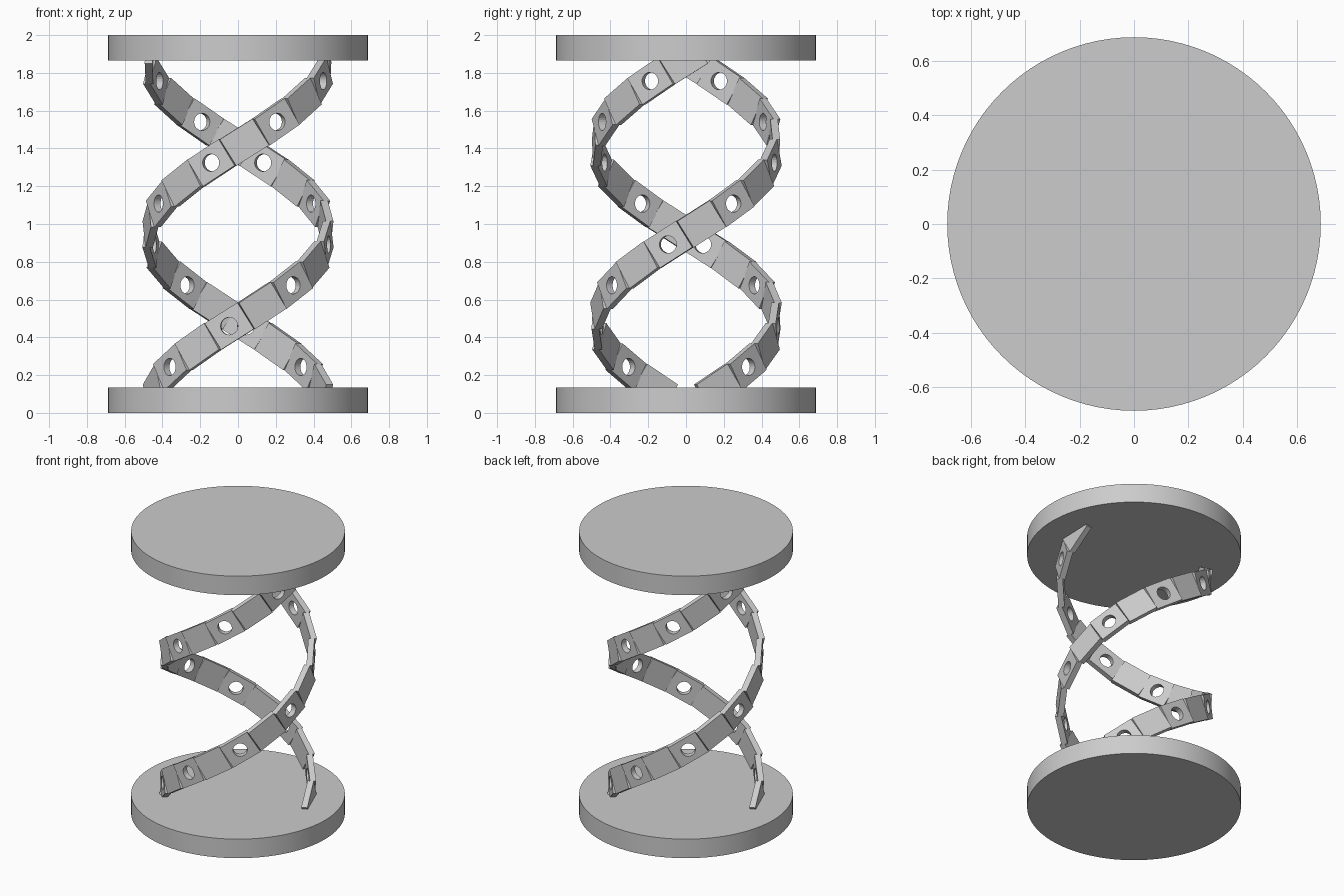
import bpy, bmesh
from math import radians, sin, cos, pi, atan2
from mathutils import Matrix, Vector

cube = bpy.data.objects.get("Cube")
if cube:
    bpy.data.objects.remove(cube, do_unlink=True)

DISC_RADIUS, DISC_HEIGHT = 0.687, 0.135
HELIX_RADIUS = 0.47
TILES = 17
STEP_ANGLE = radians(21.05)
START_ANGLE = radians(-68.6)
STEP_Z = (2 - 2 * DISC_HEIGHT) / (TILES - 1)
LENGTH, WIDTH, THICK, HOLE = 0.206, 0.165, 0.04, 0.046

grey = bpy.data.materials.new("light_grey")
grey.use_nodes = True
colour = (0.604, 0.604, 0.604, 1)
grey.diffuse_color = colour
grey.node_tree.nodes["Principled BSDF"].inputs["Base Color"].default_value = colour


def loop_edges(bm, points):
    """Closed loop of edges through flat points."""
    verts = [bm.verts.new((x, y, -THICK / 2)) for x, y in points]
    return [bm.edges.new((a, b)) for a, b in zip(verts, verts[1:] + verts[:1])]


def tile_mesh(name, pierced):
    """Flat rectangular link, optionally with a round hole through it."""
    bm = bmesh.new()
    l, w = LENGTH / 2, WIDTH / 2
    edges = loop_edges(bm, [(-l, -w), (l, -w), (l, w), (-l, w)])
    if pierced:
        n = 24
        edges += loop_edges(bm, [(HOLE * cos(2 * pi * i / n), HOLE * sin(2 * pi * i / n))
                                 for i in range(n)])
    bmesh.ops.triangle_fill(bm, edges=edges, use_beauty=True)
    ext = bmesh.ops.extrude_face_region(bm, geom=bm.faces[:], use_keep_orig=True)
    top = [g for g in ext["geom"] if isinstance(g, bmesh.types.BMVert)]
    bmesh.ops.translate(bm, verts=top, vec=(0, 0, THICK))
    bmesh.ops.recalc_face_normals(bm, faces=bm.faces[:])
    mesh = bpy.data.meshes.new(name)
    bm.to_mesh(mesh)
    bm.free()
    mesh.materials.append(grey)
    return mesh


# End discs
for name, z in (("base_disc", DISC_HEIGHT / 2), ("top_disc", 2 - DISC_HEIGHT / 2)):
    bpy.ops.mesh.primitive_cylinder_add(vertices=96, radius=DISC_RADIUS,
                                        depth=DISC_HEIGHT, location=(0, 0, z))
    disc = bpy.context.object
    disc.name = name
    disc.data.materials.append(grey)
    bpy.ops.object.shade_smooth_by_angle(angle=radians(30))

# Two opposite helical strands of alternating plain and pierced links
plain, pierced = tile_mesh("plain_link", False), tile_mesh("pierced_link", True)
slope = atan2(STEP_Z, 2 * HELIX_RADIUS * sin(STEP_ANGLE / 2))
for strand, turn in (("first_strand", 0), ("second_strand", pi)):
    for i in range(TILES):
        a = START_ANGLE + turn + i * STEP_ANGLE
        tangent, up = Vector((cos(a), sin(a), 0)), Vector((0, 0, 1))
        outward = Vector((sin(a), -cos(a), 0))
        along = tangent * cos(slope) + up * sin(slope)
        across = up * cos(slope) - tangent * sin(slope)
        pos = outward * HELIX_RADIUS + up * (DISC_HEIGHT + i * STEP_Z)
        link = bpy.data.objects.new(f"{strand}_link_{i + 1}", pierced if i % 2 else plain)
        link.matrix_world = Matrix((along, across, outward)).transposed().to_4x4()
        link.location = pos
        bpy.context.collection.objects.link(link)
